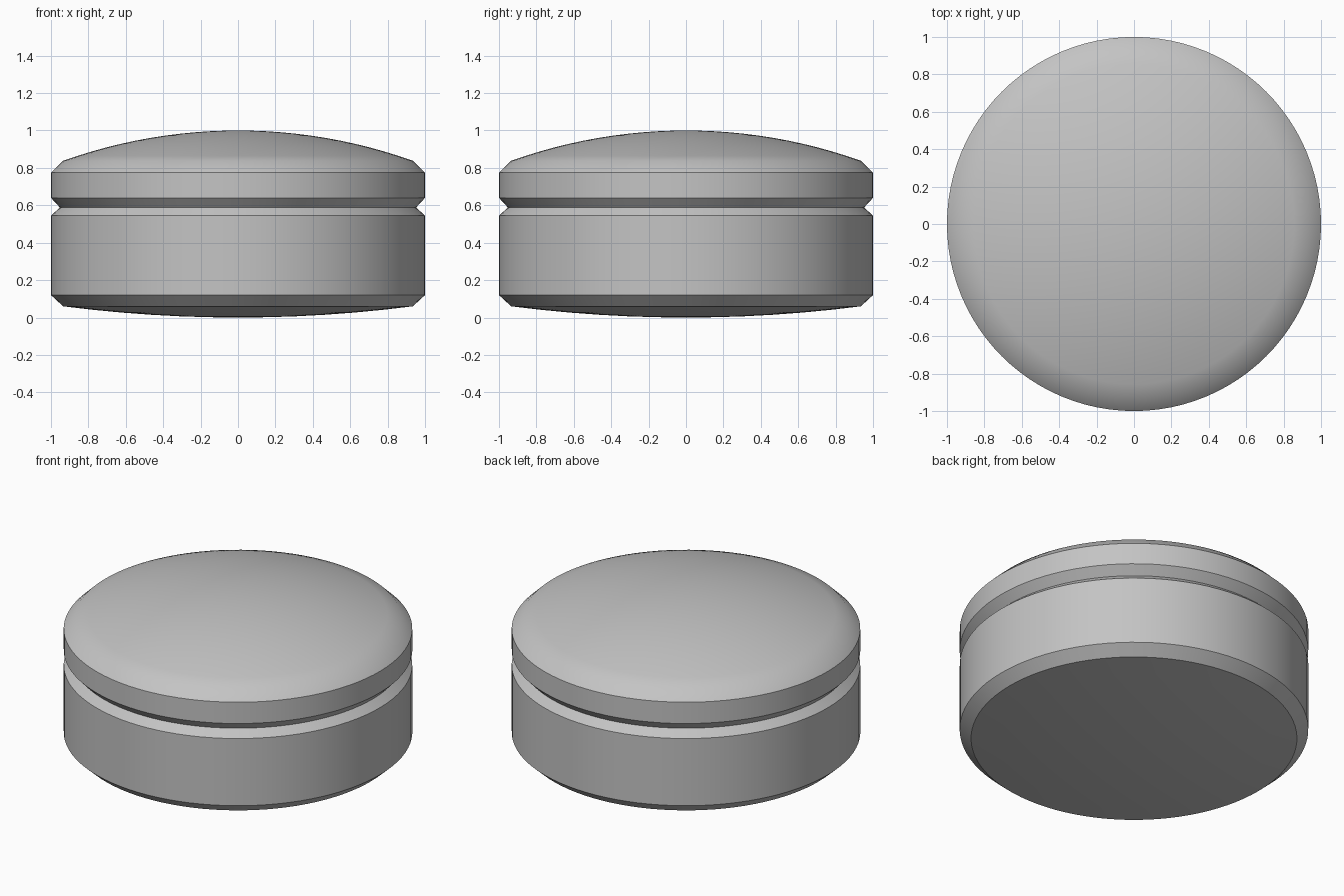
import bpy, bmesh, math

cube = bpy.data.objects.get("Cube")
if cube:
    bpy.data.objects.remove(cube, do_unlink=True)

SIDES = 96

grey = bpy.data.materials.new("plain_grey")
grey.use_nodes = True
GREY = (0.55, 0.55, 0.55, 1)
grey.diffuse_color = GREY
grey.node_tree.nodes["Principled BSDF"].inputs["Base Color"].default_value = GREY


def arc(rim_r, rim_z, pole_z, steps):
    """Points of a shallow spherical cap from its rim up or down to its pole."""
    rise = abs(pole_z - rim_z)
    radius = (rim_r ** 2 + rise ** 2) / (2 * rise)
    sign = 1 if pole_z > rim_z else -1
    points = []
    for i in range(steps + 1):
        r = rim_r * (1 - i / steps)
        drop = radius - math.sqrt(radius ** 2 - r ** 2)
        points.append((r, pole_z - sign * drop))
    return points


def lathe(name, profile):
    """Spin a radius/height profile into a closed solid."""
    bm = bmesh.new()
    verts = [bm.verts.new((r, 0, z)) for r, z in profile]
    edges = [bm.edges.new(pair) for pair in zip(verts, verts[1:])]
    bmesh.ops.spin(bm, geom=verts + edges, cent=(0, 0, 0), axis=(0, 0, 1),
                   angle=2 * math.pi, steps=SIDES, use_duplicate=False)
    bmesh.ops.remove_doubles(bm, verts=bm.verts, dist=0.0005)
    bmesh.ops.recalc_face_normals(bm, faces=bm.faces)
    mesh = bpy.data.meshes.new(name)
    bm.to_mesh(mesh)
    bm.free()
    mesh.materials.append(grey)
    obj = bpy.data.objects.new(name, mesh)
    bpy.context.collection.objects.link(obj)
    bpy.ops.object.select_all(action="DESELECT")
    obj.select_set(True)
    bpy.context.view_layer.objects.active = obj
    bpy.ops.object.shade_smooth_by_angle(angle=math.radians(32))
    return obj


# One solid: bulged base, drum wall, V-shaped groove, upper band and domed top
base = arc(0.935, 0.06, 0.0, 6)[::-1]
wall = [(1, 0.12), (1, 0.545)]
groove = [(0.952, 0.588)]
band = [(1, 0.64), (1, 0.775)]
dome = arc(0.935, 0.838, 1.0, 12)
lathe("domed_drum", base + wall + groove + band + dome)
